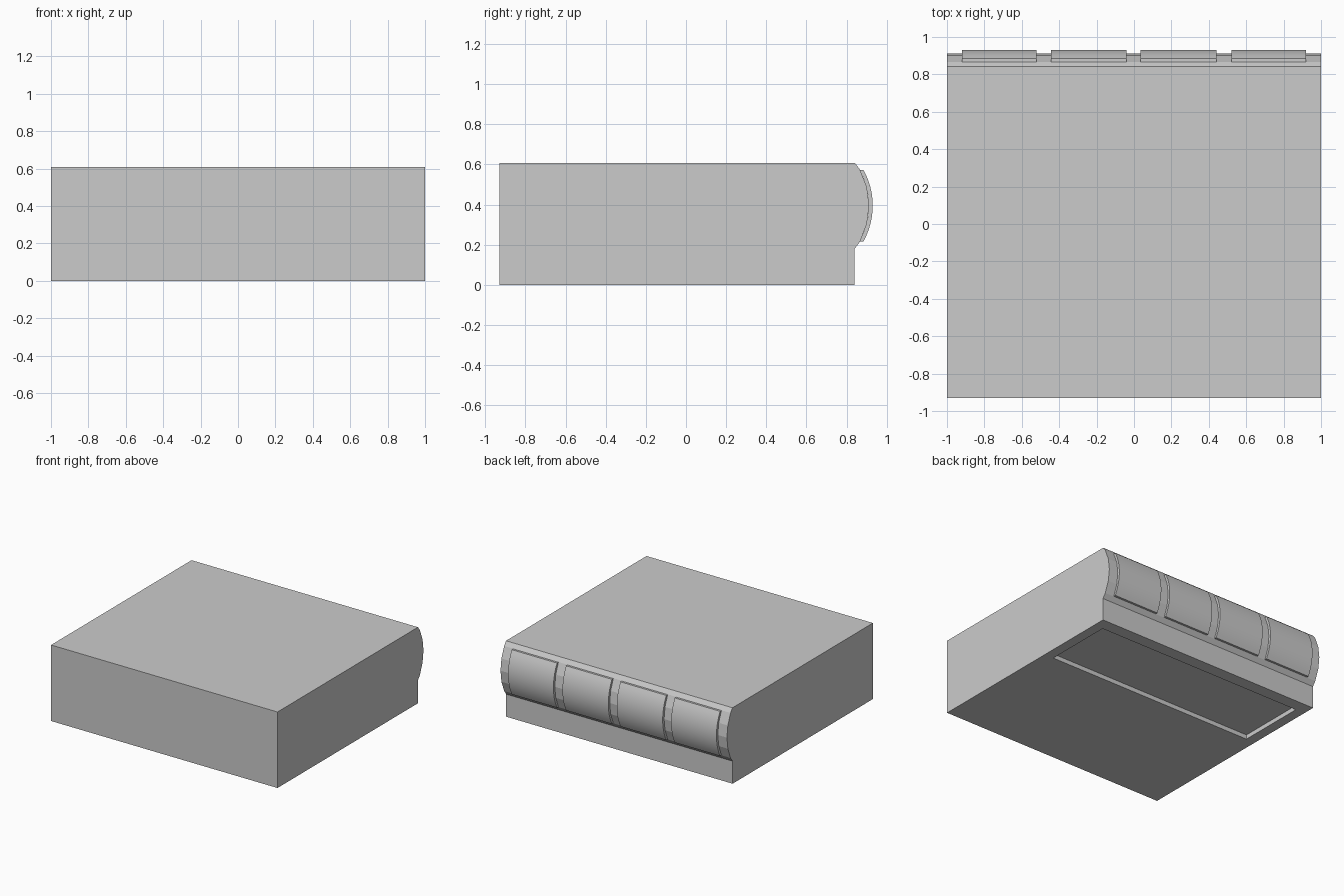
import bpy, bmesh, math
from mathutils import Vector

default = bpy.data.objects.get("Cube")
if default:
    bpy.data.objects.remove(default, do_unlink=True)

GREY = (0.6, 0.6, 0.6, 1)
grey = bpy.data.materials.new("light grey")
grey.use_nodes = True
grey.diffuse_color = GREY
grey.node_tree.nodes["Principled BSDF"].inputs["Base Color"].default_value = GREY

TOP, MID = 0.607, 0.395          # lid height, centre height of the bulge


def extrude_profile(bm, points, x0, x1):
    """Sweep a closed (y, z) outline along x."""
    face = bm.faces.new([bm.verts.new((x0, y, z)) for y, z in points])
    moved = bmesh.ops.extrude_face_region(bm, geom=[face], use_keep_orig=True)
    verts = [g for g in moved["geom"] if isinstance(g, bmesh.types.BMVert)]
    bmesh.ops.translate(bm, verts=verts, vec=(x1 - x0, 0, 0))
    bmesh.ops.recalc_face_normals(bm, faces=bm.faces[:])


def finish(bm, name, smooth=False):
    mesh = bpy.data.meshes.new(name)
    bm.to_mesh(mesh)
    bm.free()
    obj = bpy.data.objects.new(name, mesh)
    bpy.context.collection.objects.link(obj)
    mesh.materials.append(grey)
    if smooth:
        bpy.ops.object.select_all(action="DESELECT")
        obj.select_set(True)
        bpy.context.view_layer.objects.active = obj
        bpy.ops.object.shade_smooth_by_angle(angle=math.radians(30))
    return obj


def arc(crown, ends, half, steps):
    """Shallow (y, z) arc bulging to the back, from low to high."""
    sag = crown - ends
    radius = (half * half + sag * sag) / (2 * sag)
    spread = math.asin(half / radius)
    angles = [spread * (2 * i / steps - 1) for i in range(steps + 1)]
    return [(crown - radius + radius * math.cos(a), MID + radius * math.sin(a))
            for a in angles]


# Body: box with a faceted bulge along the upper back
bm = bmesh.new()
outline = [(-0.93, 0), (0.84, 0), (0.84, 0.18)]
outline += arc(0.912, 0.866, 0.18, 4)
outline += [(0.842, TOP), (-0.93, TOP)]
extrude_profile(bm, outline, -1, 1)

# Shallow rectangular recess under the body
cuts = [((-0.92, 0, 0), (1, 0, 0)), ((0.92, 0, 0), (1, 0, 0)),
        ((0, 0.18, 0), (0, 1, 0)), ((0, 0.74, 0), (0, 1, 0))]
for co, no in cuts:
    faces = [f for f in bm.faces if f.normal.z < -0.99]
    geom = set(faces)
    for f in faces:
        geom.update(f.edges, f.verts)
    bmesh.ops.bisect_plane(bm, geom=list(geom), plane_co=co, plane_no=no)
    bm.normal_update()
centre = Vector((0, 0.46, 0))
floor = min((f for f in bm.faces if f.normal.z < -0.99),
            key=lambda f: (f.calc_center_median() - centre).length)
roof = bmesh.ops.extrude_discrete_faces(bm, faces=[floor])["faces"][0]
bmesh.ops.translate(bm, verts=roof.verts[:], vec=(0, 0, 0.035))
bmesh.ops.recalc_face_normals(bm, faces=bm.faces[:])
finish(bm, "body")

# Four curved panels on the bulge
panel_outline = arc(0.93, 0.884, 0.178, 12) + arc(0.91, 0.864, 0.178, 12)[::-1]
for i, (x0, x1) in enumerate([(-0.92, -0.52), (-0.445, -0.04),
                              (0.035, 0.44), (0.52, 0.92)]):
    bm = bmesh.new()
    extrude_profile(bm, panel_outline, x0, x1)
    finish(bm, f"back_panel_{i + 1}", smooth=True)
